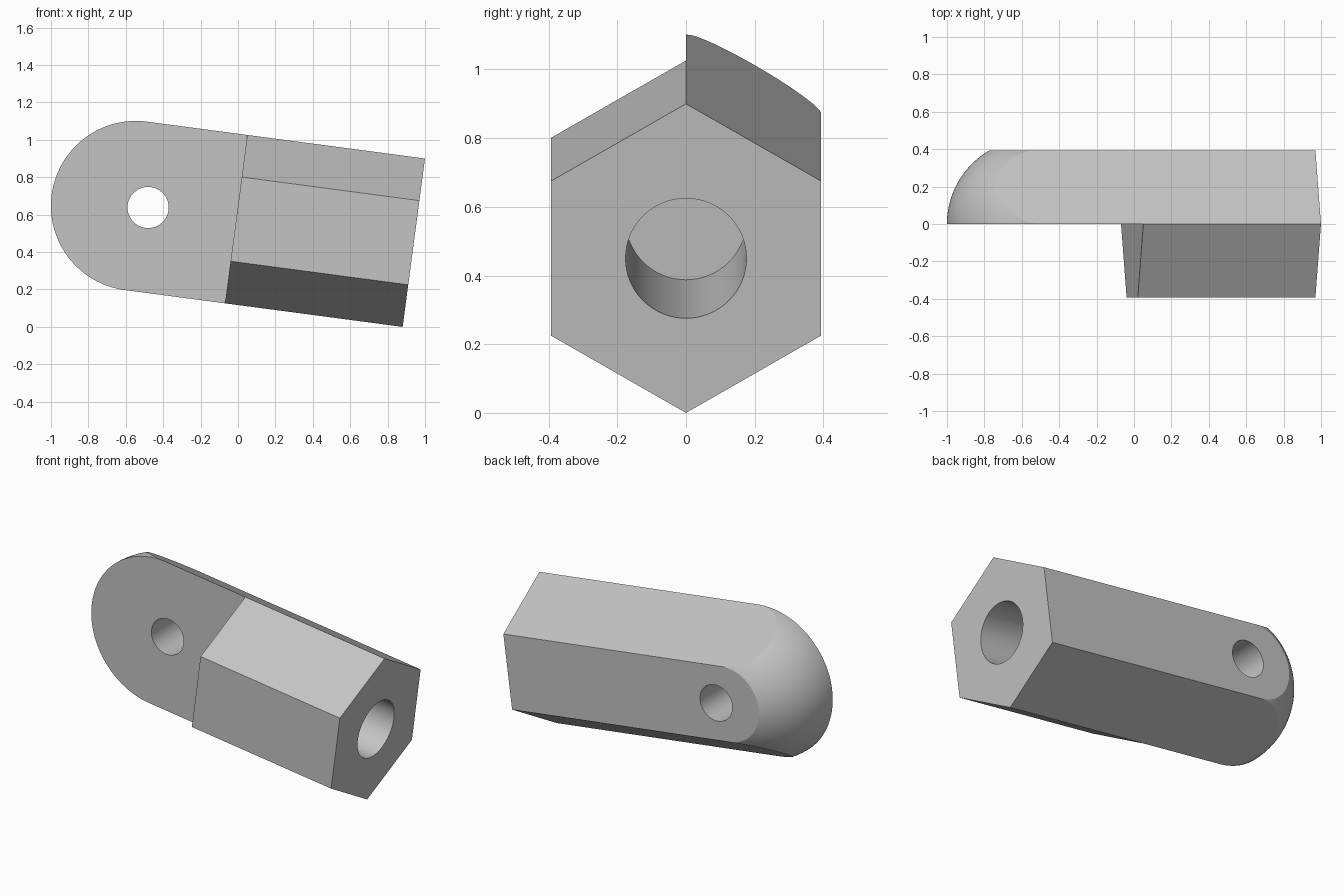
import bpy, bmesh, math
from mathutils import Matrix

if "Cube" in bpy.data.objects:
    bpy.data.objects.remove(bpy.data.objects["Cube"])

R = 0.454             # hexagon corner radius, also the radius of the domed end
LENGTH = 1.499        # from dome centre to the bored end
STEP = 0.541          # where the flat tongue meets the full hexagon
TILT = math.radians(7.55)
PLACE = Matrix.Translation((-0.546, 0, 0.647)) @ Matrix.Rotation(TILT, 4, 'Y')

gray = bpy.data.materials.new("plain gray")
gray.use_nodes = True
color = (0.55, 0.55, 0.55, 1)
gray.diffuse_color = color
gray.node_tree.nodes["Principled BSDF"].inputs["Base Color"].default_value = color


def make_object(name, bm):
    bmesh.ops.recalc_face_normals(bm, faces=bm.faces)
    mesh = bpy.data.meshes.new(name)
    bm.to_mesh(mesh)
    bm.free()
    mesh.materials.append(gray)
    obj = bpy.data.objects.new(name, mesh)
    bpy.context.collection.objects.link(obj)
    obj.matrix_world = PLACE
    return obj


def prism(name, radius, sides, start, end, axis='X', at=0):
    """Regular prism along the bar (X) or across it (Y)."""
    bm = bmesh.new()
    turn = Matrix.Rotation(math.pi / 2, 4, 'Y' if axis == 'X' else 'X')
    middle = (start + end) / 2
    place = (middle, 0, 0) if axis == 'X' else (at, middle, 0)
    bmesh.ops.create_cone(bm, cap_ends=True, segments=sides, radius1=radius,
                          radius2=radius, depth=end - start)
    if sides == 6:    # put corners at top and bottom
        for v in bm.verts:
            a = 2 * math.pi * round(math.atan2(v.co.y, v.co.x) / (math.pi / 3) - 0.01) / 6
            v.co.x, v.co.y = radius * math.cos(a), radius * math.sin(a)
    bm.transform(Matrix.Translation(place) @ turn)
    return make_object(name, bm)


def dome_envelope():
    """Round nose followed by a flare that clears the hexagon."""
    bm = bmesh.new()
    r = R * 1.0005
    arc = [i * math.pi / 2 / 32 for i in range(33)]
    profile = [(-r * math.cos(a), r * math.sin(a)) for a in arc]
    profile += [(LENGTH + 0.1, R + 0.3), (LENGTH + 0.1, 0)]
    verts = [bm.verts.new((x, 0, z)) for x, z in profile]
    edges = [bm.edges.new(pair) for pair in zip(verts, verts[1:])]
    bmesh.ops.spin(bm, geom=verts + edges, cent=(0, 0, 0), axis=(1, 0, 0),
                   angle=2 * math.pi, steps=96, use_merge=True)
    bmesh.ops.remove_doubles(bm, verts=bm.verts, dist=0.0001)
    return make_object("dome_envelope", bm)


def front_relief():
    """Block that removes the front half beside the dome."""
    bm = bmesh.new()
    bmesh.ops.create_cube(bm, size=1)
    bm.transform(Matrix.Translation(((STEP - 1) / 2, -0.5, 0))
                 @ Matrix.Diagonal((STEP + 1, 1, 2, 1)))
    return make_object("front_relief", bm)


# Hexagonal bar, rounded at one end, halved, then drilled
bar = prism("hexagonal_bar", R, 6, -0.6, LENGTH)
cutters = [
    (dome_envelope(), 'INTERSECT'),
    (front_relief(), 'DIFFERENCE'),
    (prism("pin_hole", 0.11, 64, -1, 1, 'Y', 0.066), 'DIFFERENCE'),
    (prism("end_bore", 0.176, 64, LENGTH - 0.852, LENGTH + 0.2), 'DIFFERENCE'),
]
bpy.context.view_layer.update()
bpy.ops.object.select_all(action='DESELECT')
bpy.context.view_layer.objects.active = bar
bar.select_set(True)
for cutter, operation in cutters:
    mod = bar.modifiers.new(cutter.name, 'BOOLEAN')
    mod.object, mod.operation, mod.solver = cutter, operation, 'EXACT'
    bpy.ops.object.modifier_apply(modifier=mod.name)
    bpy.data.objects.remove(cutter)

# Smooth only the dome and the bores
bpy.ops.object.shade_smooth_by_angle(angle=math.radians(10))
